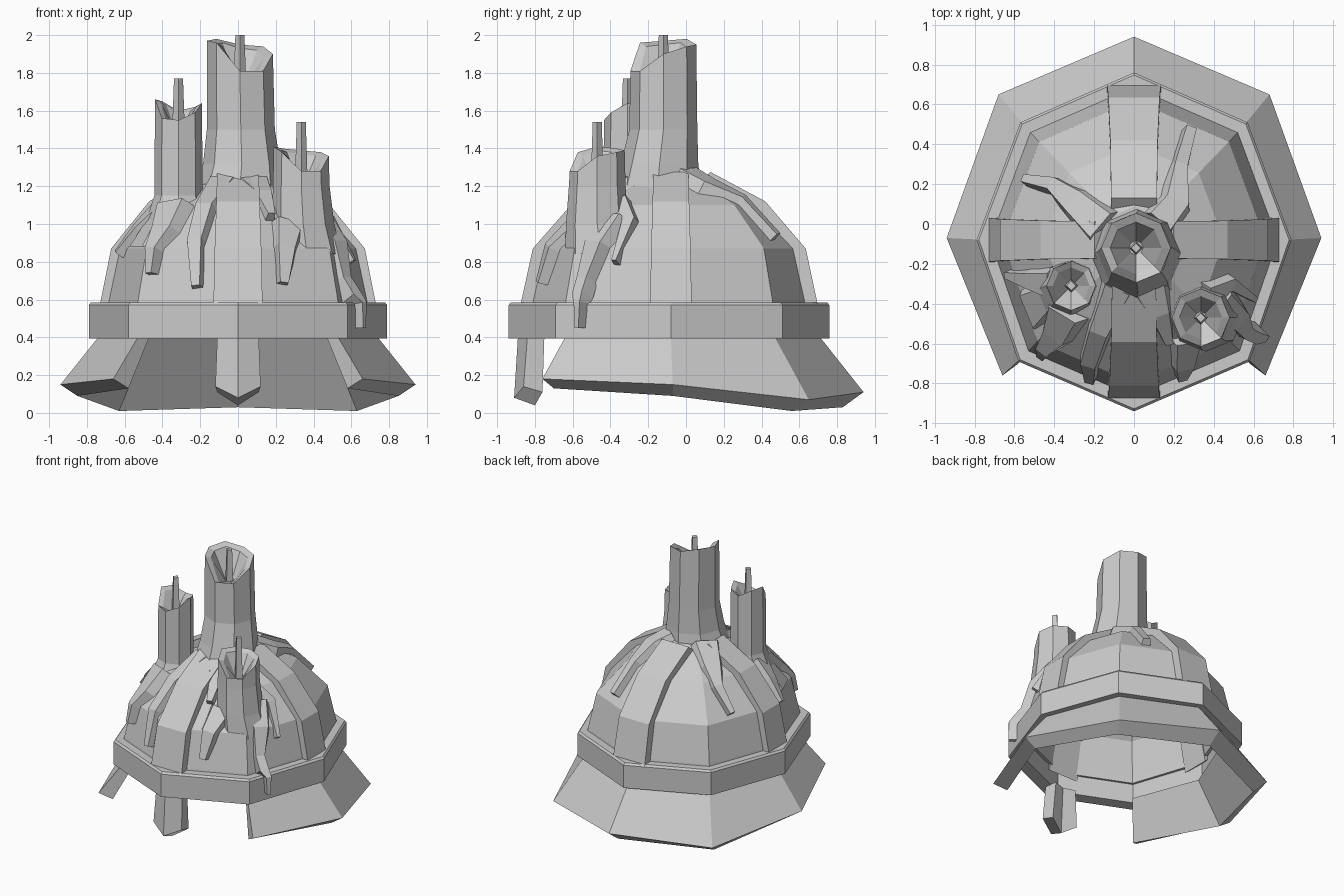
import bpy, bmesh, math
from mathutils import Vector
from mathutils.bvhtree import BVHTree

cube = bpy.data.objects.get("Cube")
if cube:
    bpy.data.objects.remove(cube, do_unlink=True)

grey = bpy.data.materials.new("plain grey")
grey.use_nodes = True
grey.diffuse_color = (0.6, 0.6, 0.6, 1)
grey.node_tree.nodes["Principled BSDF"].inputs["Base Color"].default_value = (0.6, 0.6, 0.6, 1)

CY = -0.08  # centre of the helmet in depth


def loft(name, rings, caps=True, wrap=False):
    """Skin a list of equal rings of points into one flat shaded object."""
    bm = bmesh.new()
    rows = [[bm.verts.new(p) for p in ring] for ring in rings]
    pairs = list(zip(rows, rows[1:]))
    if wrap:
        pairs.append((rows[-1], rows[0]))
    for a, b in pairs:
        for i in range(len(a)):
            j = (i + 1) % len(a)
            bm.faces.new((a[i], a[j], b[j], b[i]))
    if caps is True:
        bm.faces.new(rows[0])
    if caps:
        bm.faces.new(rows[-1])
    bmesh.ops.recalc_face_normals(bm, faces=bm.faces)
    mesh = bpy.data.meshes.new(name)
    bm.to_mesh(mesh)
    bm.free()
    mesh.materials.append(grey)
    obj = bpy.data.objects.new(name, mesh)
    bpy.context.collection.objects.link(obj)
    return obj


# Octagonal plan shared by the band and the dome
half = [(0, 0.76), (0.57, 0.51), (0.79, CY), (0.58, -0.69), (0, -0.94)]
plan = half + [(-x, y) for x, y in half[3:0:-1]]


def plan_ring(s, z):
    return [(x * s, CY + (y - CY) * s, z) for x, y in plan]


# Band and dome
loft("band", [plan_ring(s, z) for s, z in
              ((1, 0.395), (1, 0.57), (0.985, 0.585), (0.88, 0.585), (0.88, 0.395))],
     caps=False, wrap=True)
dome = loft("dome", [plan_ring(s, z) for s, z in
                     ((0.92, 0.55), (0.91, 0.6), (0.835, 0.87), (0.57, 1.1), (0.2, 1.25))],
            caps="end")
tree = BVHTree.FromPolygons([v.co.copy() for v in dome.data.vertices],
                            [tuple(p.vertices) for p in dome.data.polygons])
shell = dome.modifiers.new("shell", "SOLIDIFY")
shell.thickness = 0.06
shell.offset = -1


# Four flat ribs over the dome
def rib(name, direction, reach, width):
    d = Vector(direction)
    side = Vector((-d.y, d.x, 0))
    rings = []
    for s, z, k in ((0.925, 0.575, 1), (0.85, 0.87, 0.95), (0.595, 1.12, 0.88), (0.25, 1.275, 0.85)):
        out = Vector((0, CY, z)) + d * reach * s
        inn = out - d * 0.1 - Vector((0, 0, 0.08))
        w = side * width * k
        rings.append([out - w, out + w, inn + w, inn - w])
    loft(name, rings)


rib("front_rib", (0, -1, 0), 0.86, 0.13)
rib("back_rib", (0, 1, 0), 0.84, 0.135)
rib("left_rib", (1, 0, 0), 0.79, 0.11)
rib("right_rib", (-1, 0, 0), 0.79, 0.11)

# Flared neck guard, open at the front
outer_top = [(0.53, -0.64, 0.4), (0.74, -0.08, 0.4), (0.53, 0.47, 0.4), (0, 0.71, 0.4)]
outer_low = [(0.66, -0.76, 0.18), (0.94, -0.07, 0.15), (0.68, 0.65, 0.07), (0, 0.94, 0.11)]
inner_low = [(0.58, -0.7, 0.13), (0.85, -0.07, 0.09), (0.63, 0.56, 0.01), (0, 0.83, 0.03)]
inner_top = [(0.47, -0.58, 0.4), (0.66, -0.08, 0.4), (0.47, 0.4, 0.4), (0, 0.63, 0.4)]
sections = [list(q) for q in zip(outer_top, outer_low, inner_low, inner_top)]
sections += [[(-x, y, z) for x, y, z in q] for q in sections[2::-1]]
loft("neck_guard", sections)

# Nose guard with a centre ridge and pointed tip
loft("nose_guard", [
    [(-0.11, -0.84, 0.4), (0, -0.89, 0.4), (0.11, -0.84, 0.4),
     (0.09, -0.75, 0.4), (0, -0.78, 0.4), (-0.09, -0.75, 0.4)],
    [(-0.12, -0.86, 0.14), (0, -0.91, 0.08), (0.12, -0.86, 0.14),
     (0.11, -0.76, 0.11), (0, -0.8, 0.04), (-0.11, -0.76, 0.11)]])


# Candles: eight sided, sloping rim, hollow top and square wick
def ring(x, y, r, zs, n=8):
    return [(x + r * math.cos(math.tau * i / n), y + r * math.sin(math.tau * i / n), zs[i])
            for i in range(n)]


def candle(name, x, y, body, rim, wick_top):
    rings = [ring(x + dx, y + dy, r, [z] * 8) for z, r, dx, dy in body]
    r = body[-1][1]
    low = min(rim)
    rings.append(ring(x, y, r * 0.97, rim))
    rings.append(ring(x, y, r * 0.72, [z - 0.02 for z in rim]))
    rings.append(ring(x, y, r * 0.2, [low - 0.05] * 8))
    loft(name, rings)
    loft(name + "_wick", [ring(x, y, 0.035, [low - 0.1] * 4, 4),
                          ring(x, y, 0.024, [wick_top] * 4, 4)])


# Rim heights run from the left side, round the back, right and front
candle("tall_candle", 0.01, -0.12,
       [(1.08, 0.36, -0.01, -0.02), (1.2, 0.23, 0, -0.03), (1.32, 0.205, 0.01, -0.02), (1.5, 0.18, 0.005, 0)],
       [1.9, 1.94, 1.95, 1.98, 1.97, 1.96, 1.81, 1.81], 2.0)
candle("right_candle", -0.315, -0.31,
       [(0.88, 0.23, -0.03, -0.05), (1.02, 0.16, -0.01, -0.02), (1.15, 0.128, 0, 0)],
       [1.64, 1.62, 1.6, 1.65, 1.66, 1.56, 1.55, 1.59], 1.77)
candle("left_candle", 0.335, -0.47,
       [(0.84, 0.19, 0.03, 0.02), (1.0, 0.165, 0.01, 0), (1.2, 0.15, 0, 0)],
       [1.36, 1.38, 1.39, 1.4, 1.41, 1.38, 1.28, 1.28], 1.54)


# Wax drips laid over the dome; each stop is x, y, z, half width
def drip(name, stops, height=0.05):
    core = Vector((0, CY, 0.6))
    pts = []
    for x, y, z, w in stops:
        p = Vector((x, y, z))
        hit = tree.ray_cast(core, (p - core).normalized())[0] if z > 0.62 else p
        pts.append(hit or p)
    rings = []
    for i, p in enumerate(pts):
        along = (pts[min(i + 1, len(pts) - 1)] - pts[max(i - 1, 0)]).normalized()
        out = (p - Vector((0, CY, 0.4))).normalized()
        side = along.cross(out).normalized()
        up = side.cross(along).normalized()
        w = stops[i][3]
        rings.append([p - side * w - up * 0.03, p - side * w * 0.65 + up * height,
                      p + side * w * 0.65 + up * height, p + side * w - up * 0.03])
    loft(name, rings)


drip("front_right_drip", [(-0.08, -0.32, 1.24, 0.1), (-0.18, -0.55, 1.1, 0.07),
                          (-0.22, -0.68, 0.9, 0.06), (-0.21, -0.75, 0.66, 0.035)])
drip("front_left_short_drip", [(0.07, -0.3, 1.24, 0.12), (0.13, -0.45, 1.16, 0.07),
                               (0.17, -0.58, 1.02, 0.03)])
drip("right_candle_front_drip", [(-0.33, -0.42, 1.08, 0.12), (-0.38, -0.54, 0.95, 0.09),
                                 (-0.43, -0.6, 0.85, 0.05), (-0.44, -0.63, 0.73, 0.03)])
drip("right_candle_side_drip", [(-0.4, -0.3, 1.08, 0.1), (-0.52, -0.28, 0.97, 0.06),
                                (-0.62, -0.25, 0.83, 0.025)])
drip("left_candle_front_drip", [(0.27, -0.58, 1.0, 0.1), (0.24, -0.68, 0.86, 0.07),
                                (0.23, -0.74, 0.68, 0.035)])
drip("left_candle_side_drip", [(0.42, -0.4, 1.03, 0.12), (0.5, -0.46, 0.88, 0.08),
                               (0.55, -0.53, 0.7, 0.05), (0.6, -0.55, 0.61, 0.05),
                               (0.63, -0.55, 0.58, 0.03), (0.63, -0.55, 0.45, 0.018)])
drip("left_candle_back_drip", [(0.36, -0.36, 1.1, 0.08), (0.48, -0.3, 1.02, 0.05),
                               (0.57, -0.36, 0.78, 0.02)])
drip("back_left_drip", [(0.12, 0, 1.25, 0.1), (0.2, 0.1, 1.17, 0.09),
                        (0.22, 0.27, 1.1, 0.05), (0.27, 0.45, 0.91, 0.04)])
drip("back_right_drip", [(-0.15, -0.02, 1.24, 0.12), (-0.28, 0.1, 1.13, 0.09),
                         (-0.38, 0.18, 1.04, 0.05), (-0.54, 0.22, 0.9, 0.03)])
